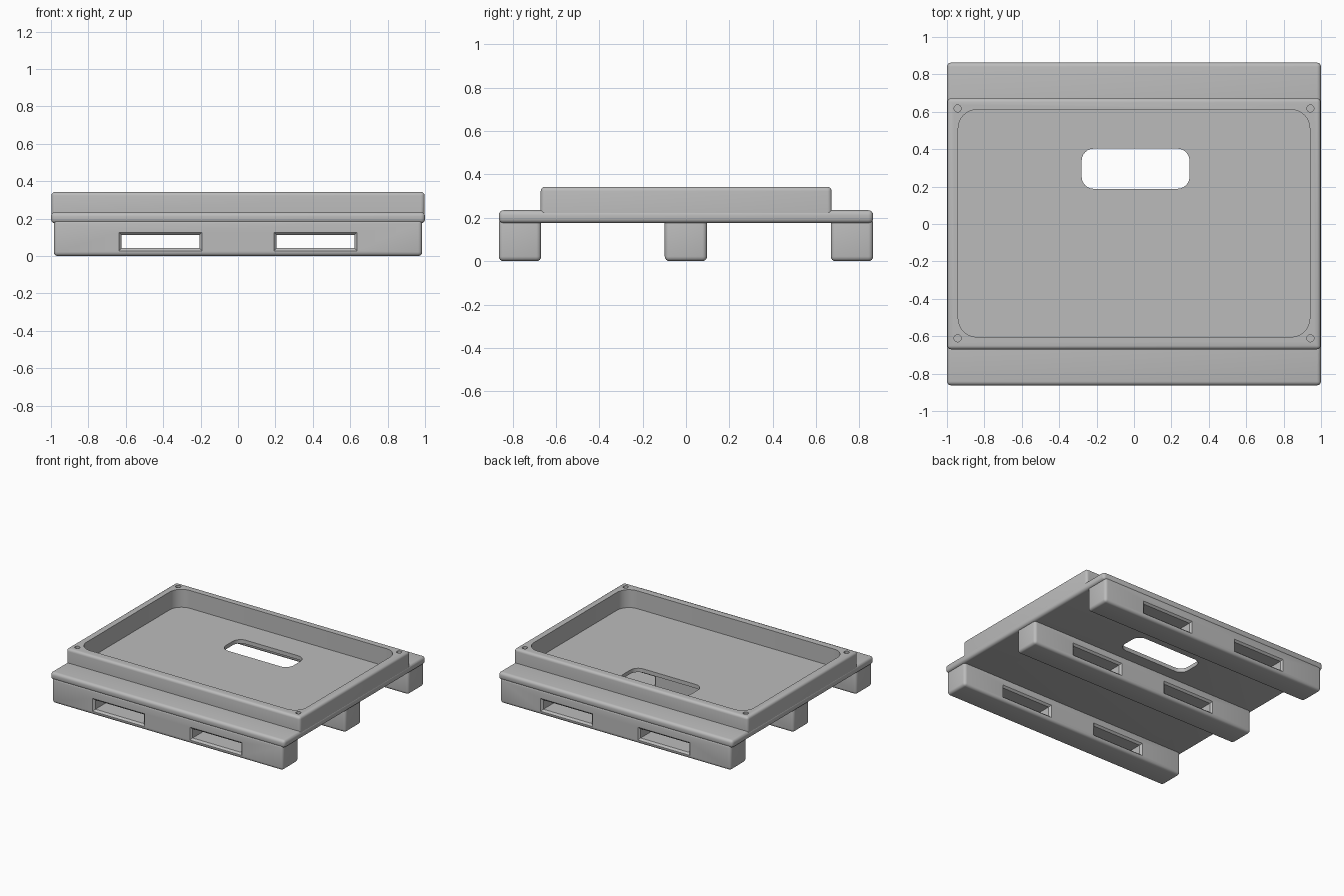
import bpy, bmesh, math
from mathutils import Vector

default = bpy.data.objects.get("Cube")
if default:
    bpy.data.objects.remove(default, do_unlink=True)

grey = bpy.data.materials.new("plastic grey")
grey.use_nodes = True
COLOUR = (0.5, 0.5, 0.5, 1)
grey.diffuse_color = COLOUR
grey.node_tree.nodes["Principled BSDF"].inputs["Base Color"].default_value = COLOUR


def make(name, bm):
    """Turn a bmesh into a linked object with the grey material."""
    bmesh.ops.recalc_face_normals(bm, faces=bm.faces)
    mesh = bpy.data.meshes.new(name)
    bm.to_mesh(mesh)
    bm.free()
    mesh.materials.append(grey)
    ob = bpy.data.objects.new(name, mesh)
    bpy.context.collection.objects.link(ob)
    return ob


def box(name, low, high, radius=0, upright_only=False, segments=4):
    """Box between two corners, with all or only its upright edges rounded."""
    low, high = Vector(low), Vector(high)
    bm = bmesh.new()
    bmesh.ops.create_cube(bm, size=1)
    for v in bm.verts:
        v.co = (low + high) / 2 + v.co * (high - low)
    if radius:
        edges = [e for e in bm.edges if not upright_only
                 or abs(e.verts[0].co.z - e.verts[1].co.z) > 1e-4]
        bmesh.ops.bevel(bm, geom=edges, offset=radius, segments=segments,
                        profile=0.5, affect='EDGES')
    return make(name, bm)


def disc(name, x, y, radius, z0, z1):
    bm = bmesh.new()
    bmesh.ops.create_cone(bm, cap_ends=True, segments=24, radius1=radius,
                          radius2=radius, depth=z1 - z0)
    bmesh.ops.translate(bm, verts=bm.verts, vec=(x, y, (z0 + z1) / 2))
    return make(name, bm)


def slot(name, x0, x1, z0, z1, y0, y1, flare=0.014):
    """Fork slot cutter: a straight tunnel flared at both mouths."""
    bm = bmesh.new()
    rings = []
    over = 0.02
    for y, g in ((y0 - over, flare + over), (y0 + flare, 0),
                 (y1 - flare, 0), (y1 + over, flare + over)):
        corners = ((x0 - g, z0 - g), (x1 + g, z0 - g),
                   (x1 + g, z1 + g), (x0 - g, z1 + g))
        rings.append([bm.verts.new((x, y, z)) for x, z in corners])
    for a, b in zip(rings, rings[1:]):
        for i in range(4):
            j = (i + 1) % 4
            bm.faces.new((a[i], a[j], b[j], b[i]))
    bm.faces.new(rings[0])
    bm.faces.new(rings[-1])
    return make(name, bm)


def combine(target, tool, operation):
    mod = target.modifiers.new(operation.lower(), 'BOOLEAN')
    mod.operation, mod.solver, mod.object = operation, 'EXACT', tool
    bpy.context.view_layer.objects.active = target
    bpy.ops.object.modifier_apply(modifier=mod.name)
    bpy.data.objects.remove(tool, do_unlink=True)


def smooth(ob):
    bpy.ops.object.select_all(action='DESELECT')
    ob.select_set(True)
    bpy.context.view_layer.objects.active = ob
    bpy.ops.object.shade_smooth_by_angle(angle=math.radians(32))


# Deck slab with the raised tray fused on top
deck = box("tray_deck", (-1, -0.863, 0.175), (1, 0.863, 0.235), 0.022)
combine(deck, box("tray_rim", (-0.998, -0.67, 0.182), (0.998, 0.672, 0.343), 0.02), 'UNION')

# Tray recess and the rounded hand opening through its floor
combine(deck, box("recess", (-0.94, -0.604, 0.205), (0.94, 0.611, 0.5),
                  0.1, True, 8), 'DIFFERENCE')
combine(deck, box("opening", (-0.28, 0.188, 0.1), (0.297, 0.403, 0.4),
                  0.065, True, 6), 'DIFFERENCE')

# Blind peg holes in the rim corners
for x in (-0.943, 0.943):
    for y in (-0.611, 0.618):
        combine(deck, disc("peg_hole", x, y, 0.019, 0.28, 0.4), 'DIFFERENCE')
smooth(deck)

# Three runners, each with two fork slots
for name, y0, y1 in (("front_runner", -0.863, -0.668),
                     ("middle_runner", -0.098, 0.097),
                     ("back_runner", 0.668, 0.863)):
    runner = box(name, (-0.985, y0, 0.003), (0.985, y1, 0.2), 0.022)
    for x0, x1 in ((-0.623, -0.207), (0.207, 0.623)):
        combine(runner, slot("slot", x0, x1, 0.045, 0.116, y0, y1), 'DIFFERENCE')
    runner.location.z = -0.003
    smooth(runner)
